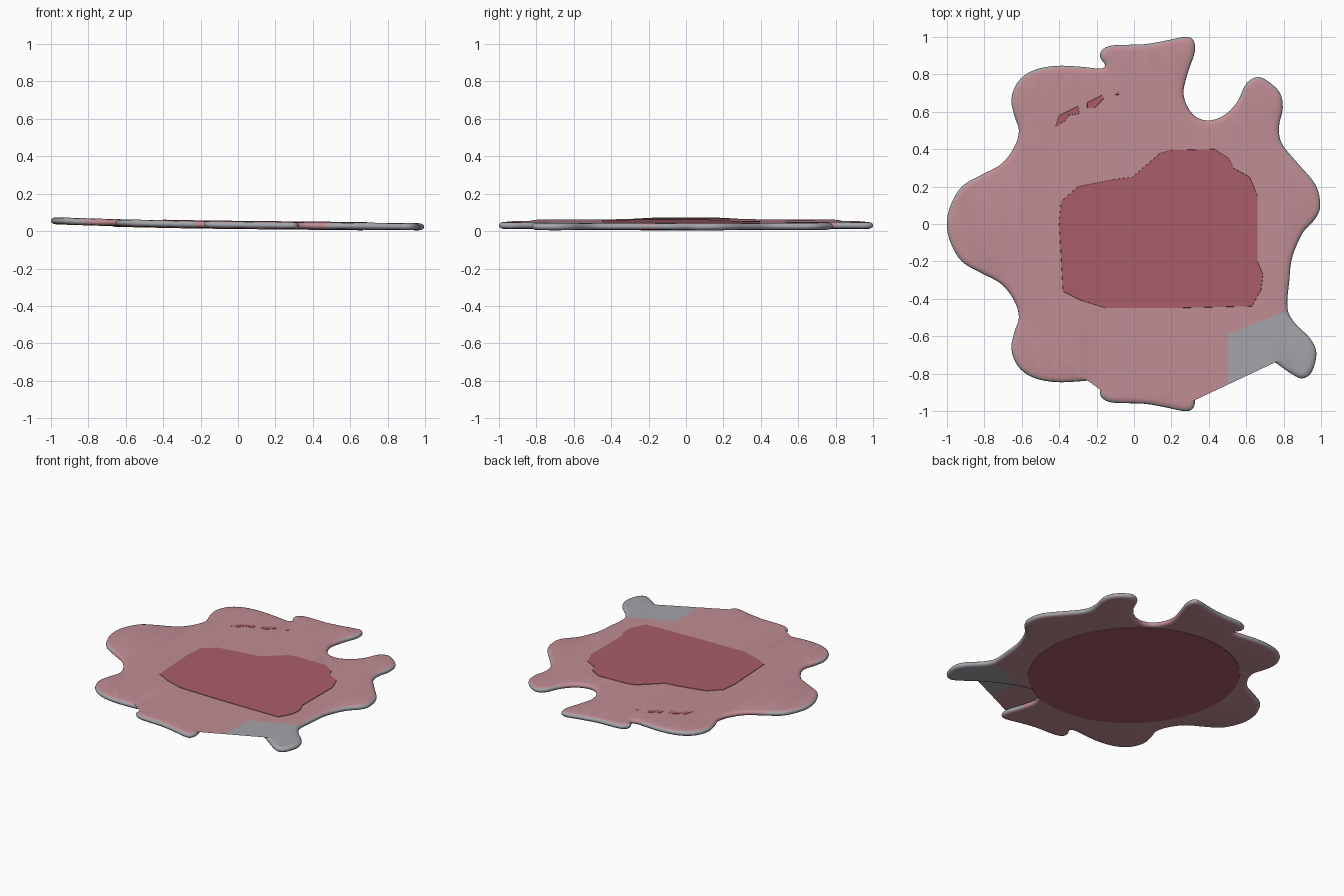
import bpy, bmesh, math
from mathutils import Vector

if "Cube" in bpy.data.objects:
    bpy.data.objects.remove(bpy.data.objects["Cube"])


def material(name, rgb):
    m = bpy.data.materials.new(name)
    m.diffuse_color = [(c / 255) ** 2.2 for c in rgb] + [1]
    m.use_nodes = True
    m.node_tree.nodes["Principled BSDF"].inputs["Base Color"].default_value = m.diffuse_color
    return m


PINK = material("pale pink", (190, 140, 147))
DARK = material("deep red", (168, 94, 106))
GRAY = material("cool gray", (162, 162, 168))


def smooth_loop(pts, n):
    """Closed Catmull-Rom curve through the points."""
    out = []
    for i in range(len(pts)):
        a, b, c, d = (Vector(pts[(i + k) % len(pts)]) for k in (-1, 0, 1, 2))
        for s in range(n):
            t = s / n
            out.append(0.5 * (2 * b + (c - a) * t + (2 * a - 5 * b + 4 * c - d) * t * t
                              + (3 * b - a - 3 * c + d) * t ** 3))
    return out


def mid_height(x):
    """The sheet slopes down to the right and curls up at the left."""
    return 0.033 - 0.010 * x + 0.013 * max(0, -x) ** 2


def slab(name, loop, half, lift, profile, mats, cuts=()):
    """Thin sheet with a rounded rim that follows the curved height."""
    bm = bmesh.new()
    n = len(loop)
    normals = []
    for i in range(n):
        t = (loop[(i + 1) % n] - loop[i - 1]).normalized()
        normals.append(Vector((-t.y, t.x)))
    levels = [(o, -h) for o, h in reversed(profile[1:])] + list(profile)
    rings = []
    for off, h in levels:
        rings.append([bm.verts.new((p.x + q.x * off, p.y + q.y * off, h * half))
                      for p, q in zip(loop, normals)])
    for r, s in zip(rings, rings[1:]):
        for i in range(n):
            j = (i + 1) % n
            bm.faces.new((r[i], r[j], s[j], s[i]))
    caps = [bm.faces.new(rings[-1]), bm.faces.new(rings[0][::-1])]
    bmesh.ops.triangulate(bm, faces=caps)
    planes = [((-1 + 0.1 * k, 0, 0), (1, 0, 0)) for k in range(1, 20)] + list(cuts)
    for co, no in planes:
        bmesh.ops.bisect_plane(bm, geom=bm.verts[:] + bm.edges[:] + bm.faces[:],
                               plane_co=co, plane_no=no)
    for v in bm.verts:
        v.co.z += mid_height(v.co.x) + lift
    bm.normal_update()
    me = bpy.data.meshes.new(name)
    for m in mats:
        me.materials.append(m)
    if len(mats) > 1:
        for f in bm.faces:
            c = f.calc_center_median()
            in_lobe = c.x > 0.48 and c.y < -0.46 + 0.39 * (c.x - 0.83)
            on_tip_rim = abs(f.normal.z) < 0.75 and c.xy.length > 0.86
            f.material_index = 1 if in_lobe or on_tip_rim else 0
    bm.to_mesh(me)
    bm.free()
    ob = bpy.data.objects.new(name, me)
    bpy.context.collection.objects.link(ob)
    bpy.context.view_layer.objects.active = ob
    ob.select_set(True)
    bpy.ops.object.shade_smooth_by_angle(angle=math.radians(40))
    ob.select_set(False)
    return ob


# Splat outline: rear right lobes, mirrored left lobes, front right lobes
rear_right = [(0.995, 0.10), (0.97, 0.21), (0.87, 0.33), (0.79, 0.43), (0.775, 0.52),
              (0.795, 0.62), (0.78, 0.70), (0.72, 0.76), (0.66, 0.785), (0.60, 0.75),
              (0.55, 0.65), (0.48, 0.58), (0.39, 0.553), (0.31, 0.59)]
left = [(0.265, 0.69), (0.285, 0.80), (0.325, 0.92), (0.315, 0.985), (0.27, 1.0),
        (0.17, 0.98), (0.05, 0.96), (-0.11, 0.955), (-0.17, 0.93), (-0.18, 0.89),
        (-0.155, 0.85), (-0.18, 0.83), (-0.28, 0.84), (-0.42, 0.845), (-0.54, 0.82),
        (-0.62, 0.76), (-0.655, 0.67), (-0.64, 0.58), (-0.615, 0.50), (-0.64, 0.41),
        (-0.71, 0.32), (-0.82, 0.26), (-0.92, 0.20), (-0.98, 0.10)]
front_right = [(0.31, -0.62), (0.39, -0.59), (0.50, -0.61), (0.62, -0.66), (0.74, -0.73),
               (0.84, -0.80), (0.90, -0.825), (0.95, -0.79), (0.975, -0.69), (0.94, -0.61),
               (0.86, -0.53), (0.82, -0.45), (0.83, -0.30), (0.845, -0.18), (0.90, -0.05),
               (0.97, 0.03)]
outline = rear_right + left + [(-1, 0)] + [(x, -y) for x, y in reversed(left)] + front_right
HALF = 0.019
slab("splat_sheet", smooth_loop(outline, 4), HALF, 0,
     [(0, 0), (0.003, 0.45), (0.010, 0.8), (0.028, 1)], [PINK, GRAY],
     [((0.83, -0.46, 0), (-0.39, 1, 0))])

# Dark pool on top
pool = [(-0.01, 0.25), (0.06, 0.31), (0.14, 0.38), (0.20, 0.395), (0.43, 0.40), (0.51, 0.35),
        (0.53, 0.30), (0.62, 0.25), (0.66, 0.15), (0.66, -0.20), (0.69, -0.27), (0.68, -0.35),
        (0.63, -0.44), (0.20, -0.45), (-0.15, -0.45), (-0.28, -0.41), (-0.38, -0.36),
        (-0.40, 0), (-0.39, 0.12), (-0.30, 0.20), (-0.10, 0.24)]
flat = [(0, 0), (0.001, 1)]
as_loop = lambda pts: [Vector(p) for p in pts][::-1]
slab("top_pool", as_loop(pool), 0.003, HALF, flat, [DARK])

# Small splashes behind the pool
splashes = [[(-0.42, 0.52), (-0.37, 0.55), (-0.35, 0.58), (-0.29, 0.59), (-0.30, 0.63), (-0.40, 0.58)],
            [(-0.25, 0.62), (-0.21, 0.62), (-0.16, 0.67), (-0.17, 0.69), (-0.25, 0.65)],
            [(-0.10, 0.69), (-0.08, 0.69), (-0.08, 0.71), (-0.10, 0.70)]]
for i, s in enumerate(splashes):
    slab(f"splash_{i + 1}", [Vector(p) for p in s], 0.002, HALF, flat, [DARK])

# Large dark patch underneath, stretched along one diagonal
under = []
for k in range(48):
    a = math.tau * k / 48
    u, v = 0.70 * math.cos(a), 0.64 * math.sin(a)
    under.append(Vector(((u + v), (v - u))) * math.sqrt(0.5))
slab("underside_patch", under, 0.003, -HALF, flat, [DARK])
